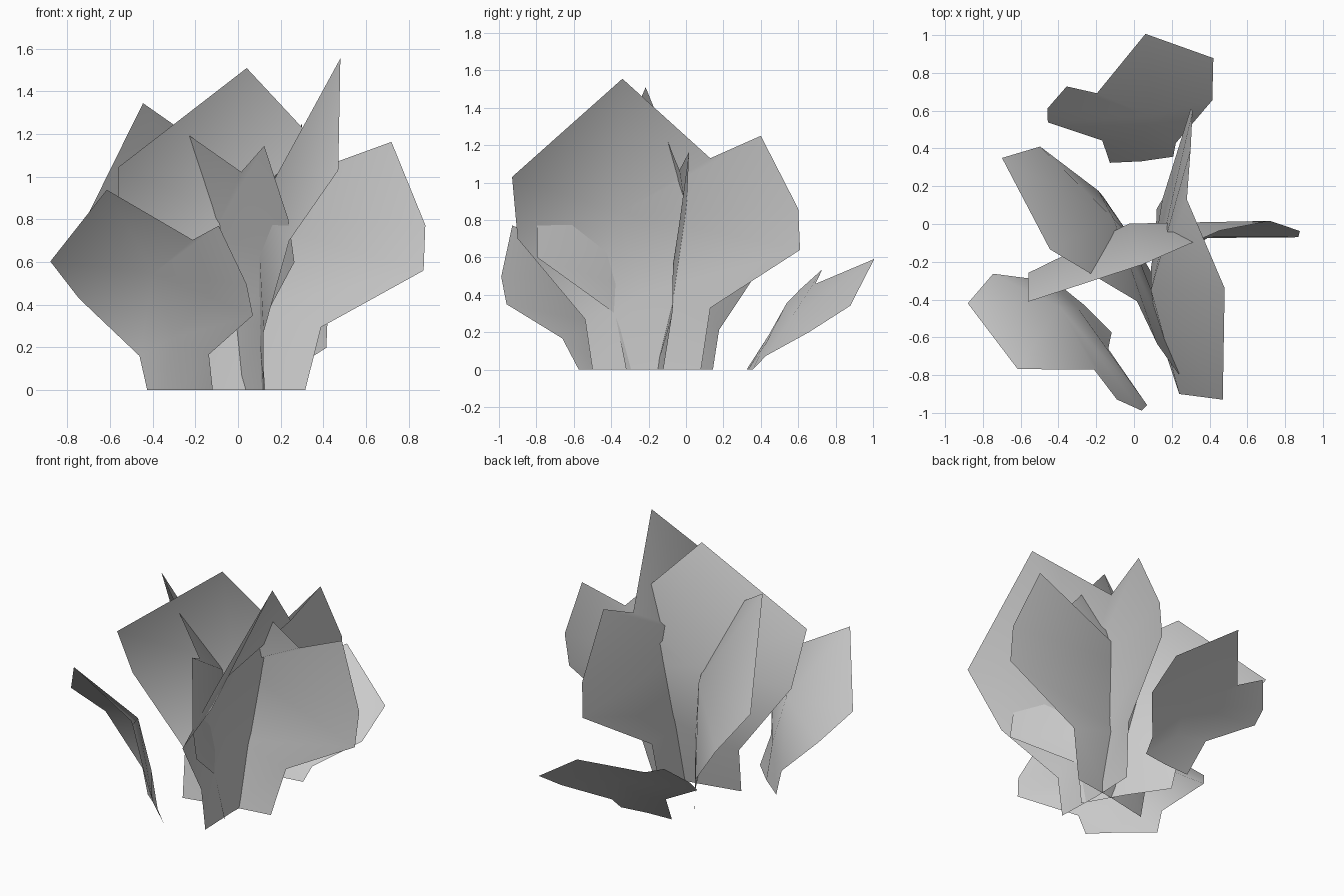
import bpy
from mathutils import Vector

if "Cube" in bpy.data.objects:
    bpy.data.objects.remove(bpy.data.objects["Cube"])

# One leaf template: (across, up, outward), outline first, then midrib and base middle
LEAF = [(-.29, 0, 0), (-.33, .27, 0), (-.69, .70, .12), (-.72, 1.03, .35),
        (-.13, 1.555, .36), (.34, 1.13, .16), (.61, 1.25, .18), (.81, .86, .19),
        (.82, .64, .18), (.34, .33, .03), (.29, 0, 0),
        (-.02, .40, -.03), (-.14, .84, -.03), (0, 0, -.01)]
FACES = [(0, 13, 11, 1), (13, 10, 9, 11), (1, 11, 12, 2), (11, 9, 8, 12),
         (12, 8, 7), (12, 7, 6, 5), (12, 5, 4), (12, 4, 3), (12, 3, 2)]
# How far the lower part of the leaf follows its flattening
FLATTEN = {0: 1, 1: .9, 2: .7, 9: 1, 10: 1, 11: 1, 12: 1, 13: 1}


def leaf(name, origin, across, up, out, flat=0):
    """Place the leaf template on a skewed frame, with its foot flat on the ground."""
    o, a, u, w = map(Vector, (origin, across, up, out))
    verts = []
    for i, (x, y, z) in enumerate(LEAF):
        p = o + a * x + u * y + w * (z + flat * FLATTEN.get(i, 0))
        p.z = 0 if y == 0 else max(p.z, 0)
        verts.append(p)
    mesh = bpy.data.meshes.new(name)
    mesh.from_pydata(verts, [], FACES)
    for poly in mesh.polygons:
        poly.use_smooth = True
    obj = bpy.data.objects.new(name, mesh)
    bpy.context.collection.objects.link(obj)


# Three tall upright leaves crossing in the middle
leaf("right_tall_leaf", (.12, -.21, 0), (0, 1, 0), (0, 0, 1), (1, 0, 0))
leaf("front_tall_leaf", (.04, -.17, 0), (.95, .17, -.07), (.08, .2, .965), (0, -.93, 0))
leaf("left_tall_leaf", (.073, -.045, 0), (.5, -.8, .06), (-.06, -.013, .914), (-1, -.48, -.19), .09)

# Two smaller outer leaves leaning away
leaf("front_low_leaf", (-.206, -.34, 0), (.53, -.475, -.03), (-.08, -.114, .68), (-.6, -.87, -.34), .11)
leaf("back_low_leaf", (.04, .25, 0), (-.578, -.056, .12), (-.035, .292, .337), (0, .82, .23), .11)
